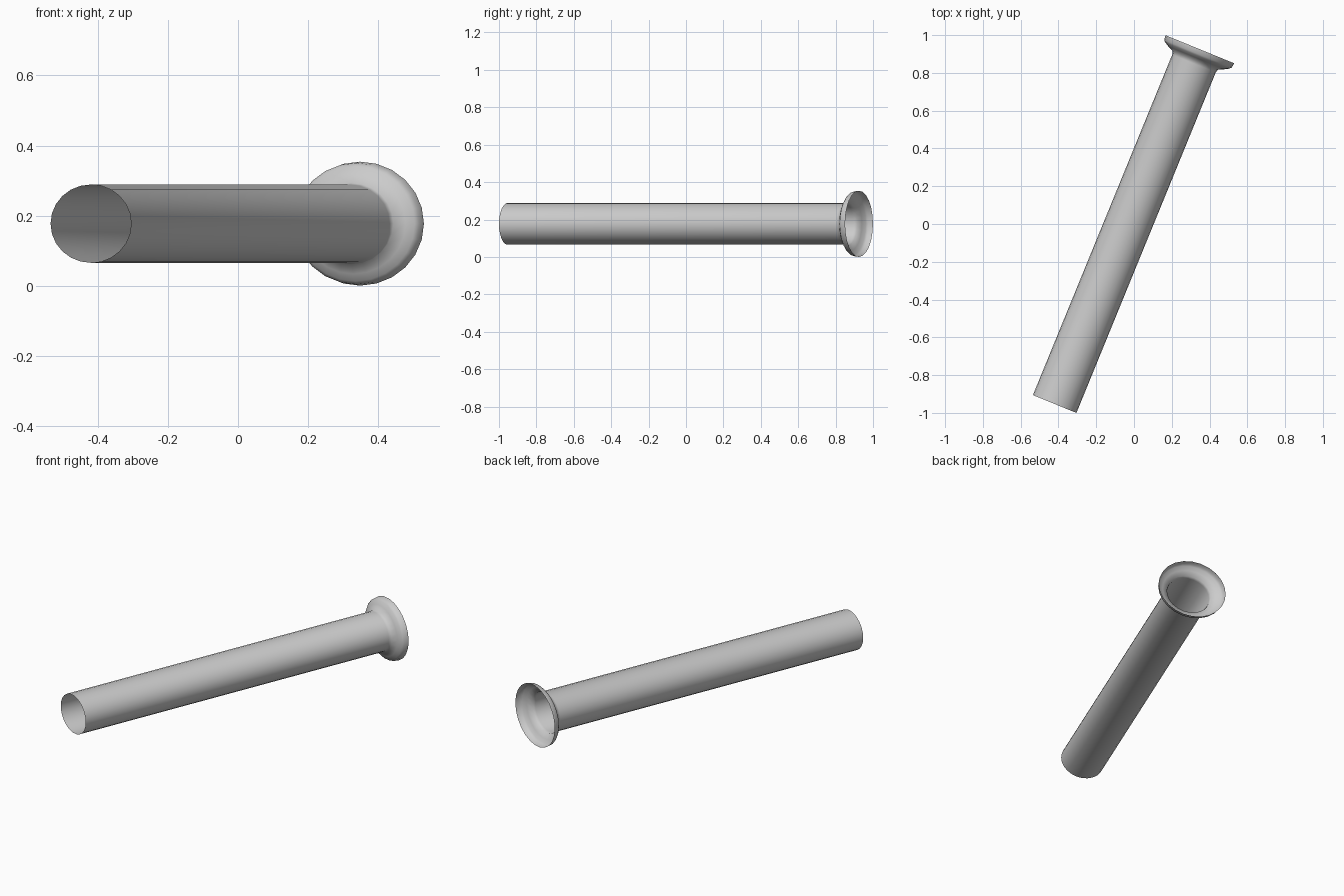
import bpy, bmesh, math
from mathutils import Vector

if "Cube" in bpy.data.objects:
    bpy.data.objects.remove(bpy.data.objects["Cube"])

SIDES = 24
near = Vector((-0.42, -0.953, 0.177))   # centre of the plain end
far = Vector((0.3485, 0.925, 0.177))    # centre of the flared rim
axis = (far - near).normalized()
side = axis.cross(Vector((0, 0, 1)))
length = (far - near).length

# (half width, distance from the flared rim): plain tube, flare, lip
profile = [(0.1245, -length), (0.1245, -0.082), (0.129, -0.064),
           (0.160, -0.049), (0.183, -0.036), (0.193, -0.026), (0.197, 0.0)]


def ring(bm, r, t):
    verts = []
    for i in range(SIDES):
        a = 2 * math.pi * i / SIDES
        p = far + axis * t + side * (r * math.cos(a))
        p.z += 0.898 * r * math.sin(a)   # slightly flattened in height
        verts.append(bm.verts.new(p))
    return verts


# Open flared tube, a single thin skin
bm = bmesh.new()
rings = [ring(bm, r, t) for r, t in profile]
for a, b in zip(rings, rings[1:]):
    for i in range(SIDES):
        j = (i + 1) % SIDES
        f = bm.faces.new((a[i], b[i], b[j], a[j]))
        f.smooth = True
bm.normal_update()
probe = bm.faces[:][0]
if probe.normal.dot(probe.calc_center_median() - (near + far) / 2) < 0:
    bmesh.ops.reverse_faces(bm, faces=bm.faces[:])
mesh = bpy.data.meshes.new("flared_tube")
bm.to_mesh(mesh)
bm.free()
obj = bpy.data.objects.new("flared_tube", mesh)
bpy.context.collection.objects.link(obj)
